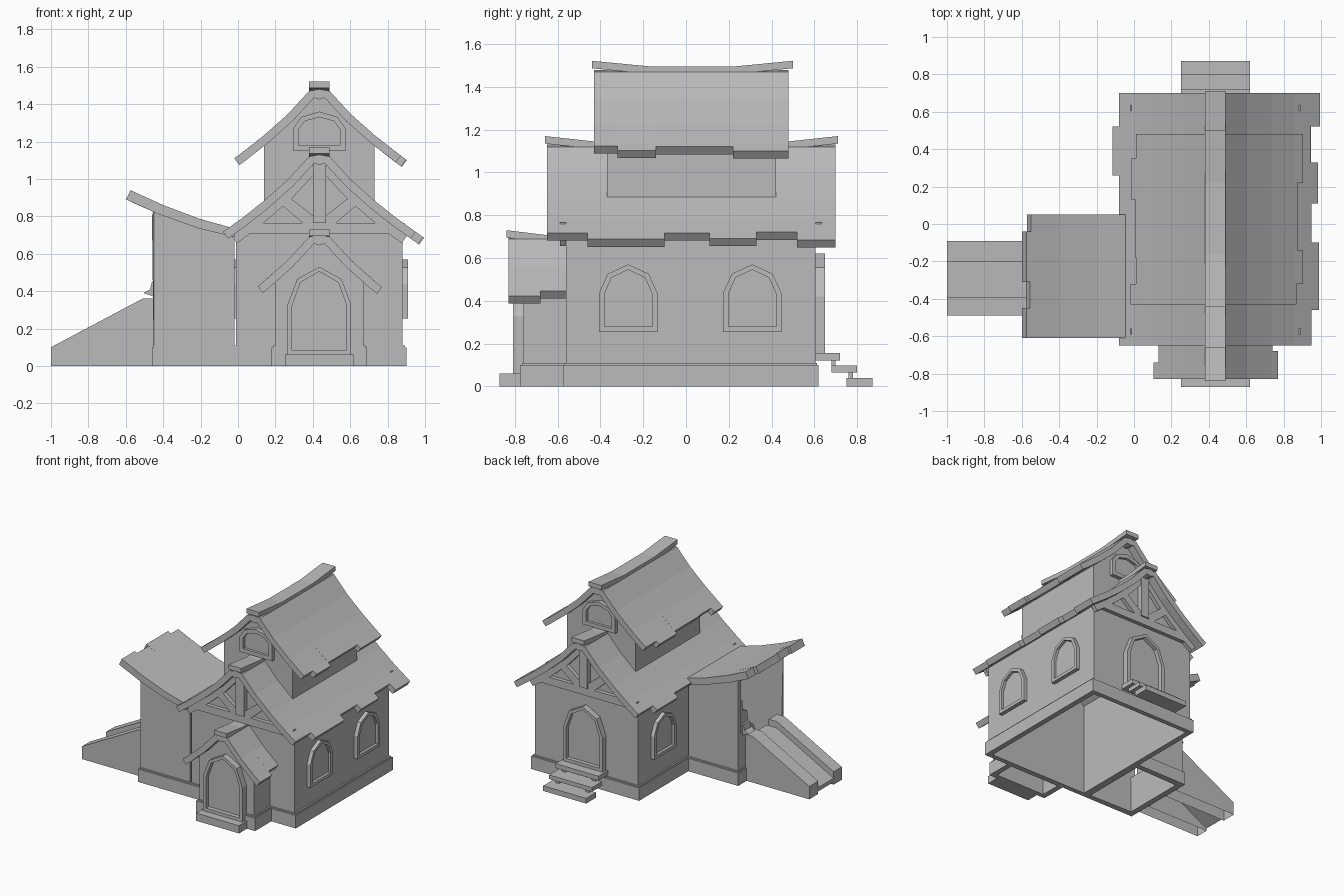
import bpy, bmesh
from mathutils import Vector

cube = bpy.data.objects.get("Cube")
if cube:
    bpy.data.objects.remove(cube, do_unlink=True)

grey = bpy.data.materials.new("plain_grey")
grey.use_nodes = True
grey.diffuse_color = (0.5, 0.5, 0.5, 1)
grey.node_tree.nodes["Principled BSDF"].inputs["Base Color"].default_value = (0.5, 0.5, 0.5, 1)

CX = 0.435  # ridge line


def place(axis, p, d):
    return (d, p[0], p[1]) if axis == "x" else (p[0], d, p[1])


def extrude(name, polys, axis, a, b, opened=(), wall=0.0):
    """Extrude flat polygons along an axis; optionally open sides and hollow out."""
    bm = bmesh.new()
    for poly in polys:
        bm.faces.new([bm.verts.new(place(axis, p, a)) for p in poly])
    bmesh.ops.remove_doubles(bm, verts=bm.verts, dist=0.0001)
    out = bmesh.ops.extrude_face_region(bm, geom=bm.faces[:], use_keep_orig=True)
    verts = [g for g in out["geom"] if isinstance(g, bmesh.types.BMVert)]
    shift = Vector((b - a, 0, 0) if axis == "x" else (0, b - a, 0))
    bmesh.ops.translate(bm, verts=verts, vec=shift)
    bmesh.ops.recalc_face_normals(bm, faces=bm.faces)
    bm.normal_update()
    gone = [f for f in bm.faces if any(f.normal.dot(Vector(o)) > 0.99 for o in opened)]
    bmesh.ops.delete(bm, geom=gone, context="FACES")
    mesh = bpy.data.meshes.new(name)
    bm.to_mesh(mesh)
    bm.free()
    obj = bpy.data.objects.new(name, mesh)
    mesh.materials.append(grey)
    bpy.context.collection.objects.link(obj)
    if wall:
        mod = obj.modifiers.new("walls", "SOLIDIFY")
        mod.thickness = wall
        mod.offset = -1
    return obj


def box(name, x0, x1, y0, y1, z0, z1, **kw):
    return extrude(name, [[(x0, z0), (x1, z0), (x1, z1), (x0, z1)]], "y", y0, y1, **kw)


DOWN, UP, OUT = (0, 0, -1), (0, 0, 1), (-1, 0, 0)
SAG = [(0, .01), (.055, 0), (.17, -.125), (.30, -.24), (.42, -.335), (.56, -.435), (.62, -.475)]


def drop(r):
    """Height of the curved roof slope below the ridge, at distance r from it."""
    for (r0, d0), (r1, d1) in zip(SAG, SAG[1:]):
        if r <= r1:
            return d0 + (d1 - d0) * (r - r0) / (r1 - r0)


def slope(side, reach, base, top, thick):
    """Band following the roof curve between two depths under the surface."""
    rs = [r for r, d in SAG if r < reach - .03] + [reach]
    upper = [(r, drop(r) - top * 1.3) for r in rs]
    lower = [(max(0, r - .6 * thick), drop(r) - top * 1.3 - .8 * thick) for r in rs]
    lower[0] = (0, -top * 1.3 - thick)
    return [(CX + side * r, base + d) for r, d in upper + lower[::-1]]


def roof(name, base, right, left):
    """Each side is a row of tile strips (y0, y1, reach) with a stepped eave."""
    for side, strips in ((1, right), (-1, left)):
        for i, (y0, y1, reach) in enumerate(strips):
            extrude(f"{name}_{'left' if side > 0 else 'right'}_{i}",
                    [slope(side, reach, base, 0, .045)], "y", y0, y1)


def ridge(name, pts):
    """Ridge cap following points (y, top z)."""
    extrude(name, [pts + [(y, z - .035) for y, z in pts[::-1]]], "x", CX - .055, CX + .055)


def gable(name, half, z0, base, y0, y1, **kw):
    """Wall block whose top follows the underside of the roof."""
    rs = [r for r, d in SAG if .1 < r < half] + [half]
    right = [(CX + r, base + drop(r) - .045) for r in rs]
    left = [(2 * CX - x, z) for x, z in right[::-1]]
    pts = [(CX - half, z0)] + left + [(CX, base - .01)] + right + [(CX + half, z0)]
    return extrude(name, [pts], "y", y0, y1, **kw)


def arch(name, axis, c, z0, half, h, wall, depth, rim):
    """Arched frame with a recessed panel."""
    def outline(k):
        w, b, t = half - k, z0 + k, h - 2 * k
        s = [(w, 0), (w, .57), (.7 * w, .86), (0, 1), (-.7 * w, .86), (-w, .57), (-w, 0)]
        return [(c + u, b + v * t) for u, v in s]
    o, n = outline(0), outline(rim)
    ring = [[o[i - 1], o[i], n[i], n[i - 1]] for i in range(len(o))]
    extrude(name + "_frame", ring, axis, wall, wall + depth)
    extrude(name + "_panel", [n], axis, wall, wall + depth * .3)


def plinth(name, x0, x1, y0, y1):
    box(name, x0, x1, y0, y1, 0, .1, opened=(DOWN, UP), wall=.03)
    box(name + "_lip", x0 + .008, x1 - .008, y0 + .008, y1 - .008, .1, .11, opened=(DOWN, UP), wall=.03)


# Main house
gable("main_walls", .445, 0, 1.12, -.56, .605, opened=(DOWN,), wall=.03)
plinth("main_plinth", -.03, .90, -.575, .62)
roof("main_roof", 1.12,
     [(-.65, -.46, .515), (-.46, -.10, .555), (-.10, .11, .515), (.11, .33, .55), (.33, .52, .51), (.52, .70, .56)],
     [(-.65, .26, .515), (.26, .52, .55), (.52, .70, .515)])
ridge("main_ridge", [(-.66, 1.17), (-.43, 1.145), (.48, 1.145), (.71, 1.17)])

# Upper storey
gable("upper_walls", .295, .80, 1.47, -.37, .42)
roof("upper_roof", 1.47,
     [(-.43, -.32, .435), (-.32, -.14, .465), (-.14, .22, .44), (.22, .48, .468)],
     [(-.43, -.32, .455), (-.32, -.18, .425), (-.18, .13, .43), (.13, .35, .45), (.35, .48, .425)])
ridge("upper_ridge", [(-.44, 1.522), (-.16, 1.495), (.22, 1.495), (.50, 1.522)])

# Porch
gable("porch_walls", .235, 0, .69, -.76, -.55, opened=(DOWN,), wall=.03)
plinth("porch_plinth", .18, .69, -.775, -.56)
roof("porch_roof", .69, [(-.83, -.68, .335), (-.68, -.56, .305)], [(-.83, -.74, .33), (-.74, -.56, .305)])
ridge("porch_ridge", [(-.84, .73), (-.65, .707), (-.55, .707)])
box("front_step", .25, .62, -.872, -.77, 0, .06)

# Timber framing and gable windows at both ends
for end, y, up_y, s in (("front", -.56, -.37, -1), ("back", .605, .42, 1)):
    y1 = y + .03 * s
    box(end + "_cross_beam", -.02, .89, y, y1, .705, .765)
    box(end + "_king_post", CX - .035, CX + .035, y, y1 + .01 * s, .765, 1.1)
    for side in (-1, 1):
        brace = [(.03, .765), (.09, .765), (.235, .89), (.195, .93), (.03, .80)]
        extrude(f"{end}_brace_{side}", [[(CX + side * u, z) for u, z in brace]], "y", y, y1)
        extrude(f"{end}_rafter_{side}", [slope(side, .47, 1.12, .04, .05)], "y", y, y1)
    arch(end + "_gable_window", "y", CX, 1.15, .14, .21, up_y, .03 * s, .03)

# Doors and side windows
arch("front_door", "y", CX, .06, .17, .47, -.76, -.05, .025)
arch("back_door", "y", CX, .155, .17, .465, .605, .045, .025)
for i, y in enumerate((-.27, .31)):
    arch(f"left_window_{i}", "x", y, .255, .137, .315, CX + .445, .03, .025)
arch("right_window", "x", .31, .255, .137, .315, CX - .445, -.03, .025)

# Back steps
for i, (y0, y1, z0, z1) in enumerate(((.605, .72, .12, .155), (.68, .80, .065, .097), (.75, .872, 0, .04))):
    box(f"back_step_{i}", .25, .62, y0, y1, z0, z1)
for i, x in enumerate((.29, .55)):
    box(f"step_support_{i}", x, x + .03, .68, .70, .09, .13)
    box(f"step_support_low_{i}", x, x + .03, .76, .78, .03, .07)

# Side wing, open at its outer end with a broken low wall
extrude("wing_walls", [[(-.45, 0), (-.45, .83), (-.22, .74), (-.02, .70), (-.02, 0)]],
        "y", -.56, 0, opened=(DOWN, OUT), wall=.035)
extrude("broken_wall", [[(0, 0), (0, .66), (-.05, .64), (-.06, .56), (-.11, .54), (-.12, .45),
                         (-.19, .40), (-.24, .28), (-.56, .28), (-.56, 0)]], "x", -.45, -.415)
extrude("broken_planks", [[(-.42, .36), (-.505, .39), (-.47, .41), (-.46, .45), (-.42, .47)]], "y", -.13, -.05)
plinth("wing_plinth", -.46, -.01, -.575, .015)

# Wing roof, sweeping up at the outer end
for i, (y0, y1, tip) in enumerate(((-.61, -.45, 0), (-.45, -.31, .02), (-.31, -.04, .0), (-.04, .05, .025))):
    top = [(-.02, .735), (-.2, .785), (-.4, .86), (-.575 + tip, .94 - tip / 2)]
    low = [(-.598 + tip, .89 - tip / 2), (-.42, .81), (-.21, .735), (-.02, .69)]
    extrude(f"wing_roof_{i}", [top + low], "y", y0, y1)

# Slide with two side walls and a sunken floor
side_wall = [(-1, 0), (-1, .1), (-.51, .36), (-.44, .36), (-.44, 0)]
extrude("slide_wall_front", [side_wall], "y", -.49, -.39, opened=(DOWN,))
extrude("slide_wall_back", [side_wall], "y", -.20, -.09, opened=(DOWN,))
extrude("slide_floor", [[(-1, .02), (-1, .05), (-.51, .31), (-.42, .31), (-.42, .28), (-.51, .28)]], "y", -.39, -.20)
